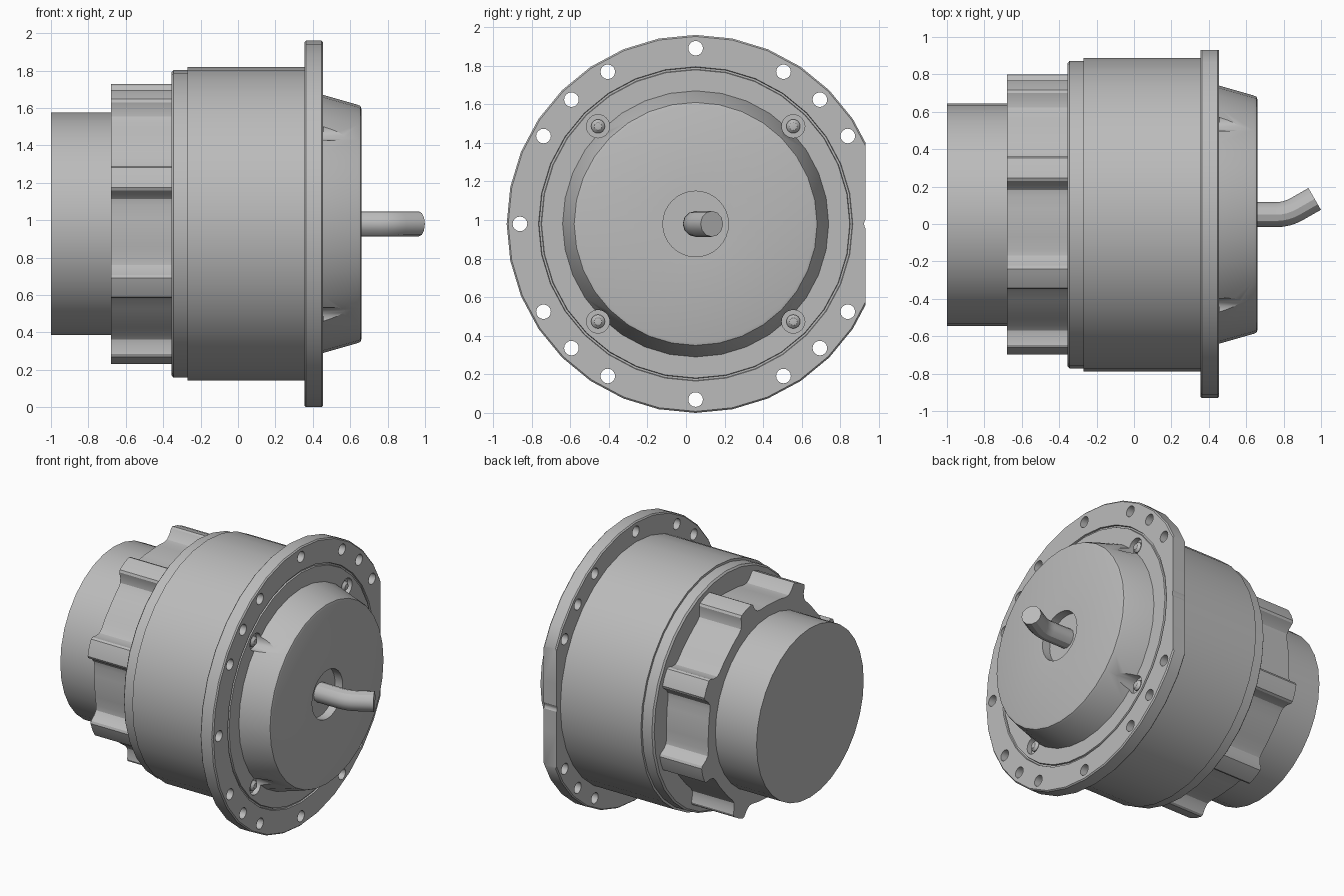
import bpy, bmesh
from math import radians, sin, cos
from mathutils import Matrix, Vector

CENTRE = Vector((0, 0.05, 0.98))   # the main axis runs along x through here

cube = bpy.data.objects.get("Cube")
if cube:
    bpy.data.objects.remove(cube, do_unlink=True)

grey = bpy.data.materials.new("plain_grey")
grey.use_nodes = True
grey.diffuse_color = (0.5, 0.5, 0.5, 1)
grey.node_tree.nodes["Principled BSDF"].inputs["Base Color"].default_value = (0.5, 0.5, 0.5, 1)


def finish(name, bm):
    bmesh.ops.recalc_face_normals(bm, faces=bm.faces)
    mesh = bpy.data.meshes.new(name)
    bm.to_mesh(mesh)
    bm.free()
    mesh.materials.append(grey)
    obj = bpy.data.objects.new(name, mesh)
    bpy.context.collection.objects.link(obj)
    return obj


def select(obj):
    bpy.ops.object.select_all(action='DESELECT')
    obj.select_set(True)
    bpy.context.view_layer.objects.active = obj


def smooth(obj):
    select(obj)
    bpy.ops.object.shade_smooth_by_angle(angle=radians(30))


def lathe(name, profile, centre=CENTRE, steps=32):
    """Turn a profile of (x, radius) pairs around the x axis."""
    bm = bmesh.new()
    verts = [bm.verts.new((x, 0, r)) for x, r in profile]
    edges = [bm.edges.new(pair) for pair in zip(verts, verts[1:])]
    bmesh.ops.spin(bm, geom=verts + edges, cent=(0, 0, 0), axis=(1, 0, 0),
                   angle=radians(360), steps=steps)
    bmesh.ops.remove_doubles(bm, verts=bm.verts, dist=0.0001)
    bmesh.ops.translate(bm, verts=bm.verts, vec=centre)
    return finish(name, bm)


def polar(radius, degrees):
    """Point around the main axis, measured from the front (-y) upwards."""
    a = radians(degrees)
    return CENTRE + Vector((0, -radius * cos(a), radius * sin(a)))


def cut(obj, bm, name):
    """Subtract the shape in bm from obj."""
    cutter = finish(name, bm)
    cutter.hide_render = True
    select(obj)
    mod = obj.modifiers.new("cut", 'BOOLEAN')
    mod.operation = 'DIFFERENCE'
    mod.solver = 'EXACT'
    mod.object = cutter
    bpy.ops.object.modifier_apply(modifier=mod.name)
    bpy.data.objects.remove(cutter, do_unlink=True)


def add_drill(bm, place, radius, x0, x1, sides=16):
    turn = Matrix.Rotation(radians(90), 4, 'Y')
    spot = Matrix.Translation((0.5 * (x0 + x1), place.y, place.z))
    bmesh.ops.create_cone(bm, cap_ends=True, segments=sides, radius1=radius,
                          radius2=radius, depth=x1 - x0, matrix=spot @ turn)


# Rear cylinder
smooth(lathe("rear_cylinder", [(-1, 0), (-1, 0.595), (-0.66, 0.595), (-0.66, 0)]))

# Main drum with its stepped rear collar
smooth(lathe("main_drum", [(-0.355, 0), (-0.355, 0.81), (-0.345, 0.822), (-0.27, 0.822),
                           (-0.27, 0.838), (0.36, 0.838), (0.36, 0)]))

# Lobed grip ring: eight ridges with rounded hollows between
half = [(4.2, 0.773), (5.2, 0.762), (6.2, 0.72), (7.8, 0.692), (10.5, 0.68), (16, 0.677)]
ridge = [(-a, r) for a, r in reversed(half)] + [(0, 0.776)] + half
bm = bmesh.new()
outline = [bm.verts.new(polar(r, 18.8 + 45 * k + a) + Vector((-0.68, 0, 0)))
           for k in range(8) for a, r in ridge]
face = bm.faces.new(outline)
grown = bmesh.ops.extrude_face_region(bm, geom=[face])["geom"]
bmesh.ops.translate(bm, verts=[v for v in grown if isinstance(v, bmesh.types.BMVert)],
                    vec=(0.33, 0, 0))
smooth(finish("lobed_ring", bm))

# Mounting flange and tapered end cap with a central recess
flange = lathe("flange_and_cap", [
    (0.355, 0), (0.355, 0.972), (0.363, 0.98), (0.447, 0.98), (0.455, 0.972),
    (0.455, 0.815), (0.445, 0.812), (0.445, 0.802), (0.455, 0.799),
    (0.455, 0.69), (0.64, 0.637), (0.655, 0.63), (0.66, 0.615),
    (0.66, 0.17), (0.6, 0.17), (0.6, 0)])

# Flat side of the flange
bm = bmesh.new()
bmesh.ops.create_cube(bm, size=1, matrix=Matrix.Translation((0.4, CENTRE.y + 1.38, CENTRE.z))
                      @ Matrix.Diagonal((1, 1, 2, 1)))
cut(flange, bm, "flat_cutter")

# Bolt holes and screw pockets
bm = bmesh.new()
for quarter in range(4):
    for angle in (0, 30, 45, 60):
        add_drill(bm, polar(0.911, 90 * quarter + angle), 0.038, 0.3, 0.5)
    add_drill(bm, polar(0.716, 90 * quarter + 45), 0.06, 0.42, 0.8, 24)
cut(flange, bm, "hole_cutter")
smooth(flange)

# Cap screws in the pockets
for quarter in range(4):
    smooth(lathe(f"cap_screw_{quarter + 1}",
                 [(0.41, 0), (0.41, 0.036), (0.44, 0.036), (0.455, 0.02), (0.458, 0)],
                 polar(0.716, 90 * quarter + 45), 16))

# Bent shaft
curve = bpy.data.curves.new("shaft", 'CURVE')
curve.dimensions = '3D'
curve.bevel_depth = 0.067
curve.bevel_resolution = 4
curve.use_fill_caps = True
path = [(0.58, 0), (0.76, 0)]
path += [(0.76 + 0.22 * sin(radians(a)), 0.22 * (1 - cos(radians(a)))) for a in (7.5, 15, 22.5, 30)]
path += [(0.966, 0.084)]
spline = curve.splines.new('POLY')
spline.points.add(len(path) - 1)
for point, (x, y) in zip(spline.points, path):
    point.co = (x, CENTRE.y + y, CENTRE.z, 1)
curve.materials.append(grey)
shaft = bpy.data.objects.new("shaft", curve)
bpy.context.collection.objects.link(shaft)
select(shaft)
bpy.ops.object.convert(target='MESH')
smooth(bpy.context.object)
